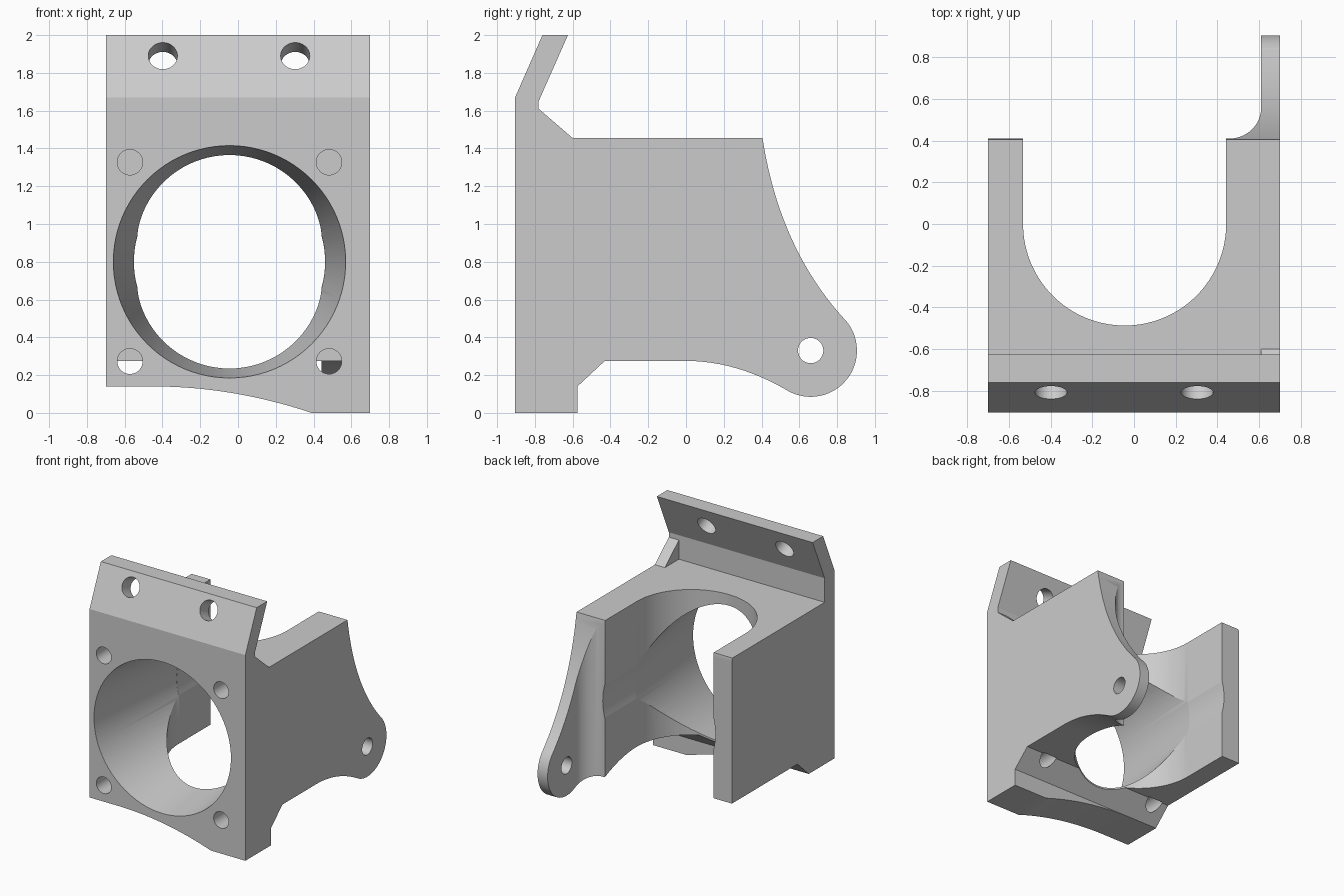
import bpy, bmesh
from math import sin, cos, pi, radians, atan2
from mathutils import Vector, Matrix

if "Cube" in bpy.data.objects:
    bpy.data.objects.remove(bpy.data.objects["Cube"], do_unlink=True)

grey = bpy.data.materials.new("plain grey")
grey.use_nodes = True
grey.diffuse_color = (0.6, 0.6, 0.6, 1)
grey.node_tree.nodes["Principled BSDF"].inputs["Base Color"].default_value = (0.6, 0.6, 0.6, 1)


def arc(cx, cy, r, a0, a1, n=24):
    angles = [radians(a0 + (a1 - a0) * i / n) for i in range(n + 1)]
    return [(cx + r * cos(a), cy + r * sin(a)) for a in angles]


def bend(p, q, s, n=20):
    """Quadratic curve from p to s, pulled towards q."""
    p, q, s = Vector(p), Vector(q), Vector(s)
    ts = [i / n for i in range(n + 1)]
    return [tuple(p * (1 - t) ** 2 + q * 2 * t * (1 - t) + s * t * t) for t in ts]


def finish(name, bm):
    bmesh.ops.remove_doubles(bm, verts=bm.verts, dist=1e-5)
    bmesh.ops.recalc_face_normals(bm, faces=bm.faces)
    mesh = bpy.data.meshes.new(name)
    bm.to_mesh(mesh)
    bm.free()
    mesh.materials.append(grey)
    obj = bpy.data.objects.new(name, mesh)
    bpy.context.collection.objects.link(obj)
    return obj


def prism(name, points, axis, lo, hi):
    """Extrude a 2D outline along the x, y or z axis."""
    place = {"x": lambda a, b, d: (d, a, b),
             "y": lambda a, b, d: (a, d, b),
             "z": lambda a, b, d: (a, b, d)}[axis]
    bm = bmesh.new()
    face = bm.faces.new([bm.verts.new(place(a, b, lo)) for a, b in points])
    out = bmesh.ops.extrude_face_region(bm, geom=[face])
    verts = [g for g in out["geom"] if isinstance(g, bmesh.types.BMVert)]
    bmesh.ops.translate(bm, verts=verts, vec=place(0, 0, hi - lo))
    return finish(name, bm)


def rod(name, start, end, r1, r2, n=48):
    """Round cutter from start to end, tapering from r1 to r2."""
    start, end = Vector(start), Vector(end)
    d = end - start
    bm = bmesh.new()
    turn = Matrix.Translation((start + end) / 2) @ d.to_track_quat("Z", "Y").to_matrix().to_4x4()
    bmesh.ops.create_cone(bm, cap_ends=True, segments=n, radius1=r1, radius2=r2,
                          depth=d.length, matrix=turn)
    return finish(name, bm)


# Bracket body: side outline with the tilted flange and the rounded lug
LUG = (0.66, 0.33)
side = [(-0.905, 0), (-0.905, 1.67), (-0.76, 2), (-0.625, 2), (-0.78, 1.65), (-0.78, 1.455)]
side += bend((0.405, 1.455), (0.495, 0.871), (0.84, 0.495))
side += arc(*LUG, 0.245, 42, -119, 32)
side += bend((0.541, 0.116), (0.27, 0.275), (0, 0.275))
side += [(-0.43, 0.275), (-0.575, 0.14), (-0.575, 0)]
body = prism("bracket_body", side, "x", -0.7, 0.7)

cutters = []

# U-shaped pocket, open to the back, with a fillet beside the lug
CX, CZ = -0.045, 0.8
plan = [(-1, 1.2), (-1, 0.41), (CX - 0.487, 0.41)]
plan += arc(CX, 0, 0.487, 180, 360, 64)
plan += [(CX + 0.487, 0.41)] + arc(0.46, 0.56, 0.15, -90, 0, 20) + [(0.61, 1.2)]
cutters.append(prism("pocket_cutter", plan, "z", -1, 3))

# Flat underside of the short wall
cutters.append(prism("underside_cutter", [(0.001, -1), (1, -1), (1, 0.275), (0.001, 0.275)],
                     "x", -1, 0.2))

# Swept lower edge of the front plate
edge = [(-1, -0.2), (-1, 0.14)] + bend((-0.45, 0.14), (-0.03, 0.14), (0.39, 0))
edge += [(0.42, -0.01), (0.42, -0.2)]
cutters.append(prism("lower_edge_cutter", edge, "y", -1.1, -0.5))

# Tapered main bore, continuing straight past the middle
cutters.append(rod("taper_cutter", (CX, -1.005, CZ), (CX, 0, CZ), 0.627, 0.507, 96))
cutters.append(rod("bore_cutter", (CX, -0.05, CZ), (CX, 0.8, CZ), 0.506, 0.506, 96))

# Blind screw holes around the bore
for sx in (-1, 1):
    for sz in (-1, 1):
        x, z = CX + sx * 0.527, CZ + sz * 0.527
        cutters.append(rod("screw_cutter", (x, -1, z), (x, -0.42, z), 0.067, 0.067))

# Flange holes, square to the tilted flange
tilt = atan2(0.145, 0.33)
normal = Vector((0, -cos(tilt), sin(tilt)))
for x in (-0.398, 0.303):
    c = Vector((x, -0.808, 1.89))
    cutters.append(rod("flange_hole_cutter", c + normal * 0.1, c - normal * 0.3, 0.077, 0.077))

# Pivot hole in the lug
cutters.append(rod("pivot_cutter", (0.5, *LUG), (0.9, *LUG), 0.067, 0.067))

# Cut the body, then drop the cutters
for cutter in cutters:
    mod = body.modifiers.new(cutter.name, "BOOLEAN")
    mod.operation = "DIFFERENCE"
    mod.solver = "EXACT"
    mod.object = cutter
bpy.context.view_layer.update()
cut = bpy.data.meshes.new_from_object(body.evaluated_get(bpy.context.evaluated_depsgraph_get()))
body.modifiers.clear()
body.data = cut
for cutter in cutters:
    bpy.data.objects.remove(cutter, do_unlink=True)

# Corner gusset behind the flange
gusset = prism("corner_gusset", [(-0.78, 1.455), (-0.78, 1.61), (-0.6, 1.455)], "x", 0.61, 0.7)

# Smooth the curved walls, keep the edges sharp
bpy.ops.object.select_all(action="DESELECT")
body.select_set(True)
bpy.context.view_layer.objects.active = body
bpy.ops.object.shade_smooth_by_angle(angle=radians(20))
weighted = body.modifiers.new("even_shading", "WEIGHTED_NORMAL")
weighted.keep_sharp = True
